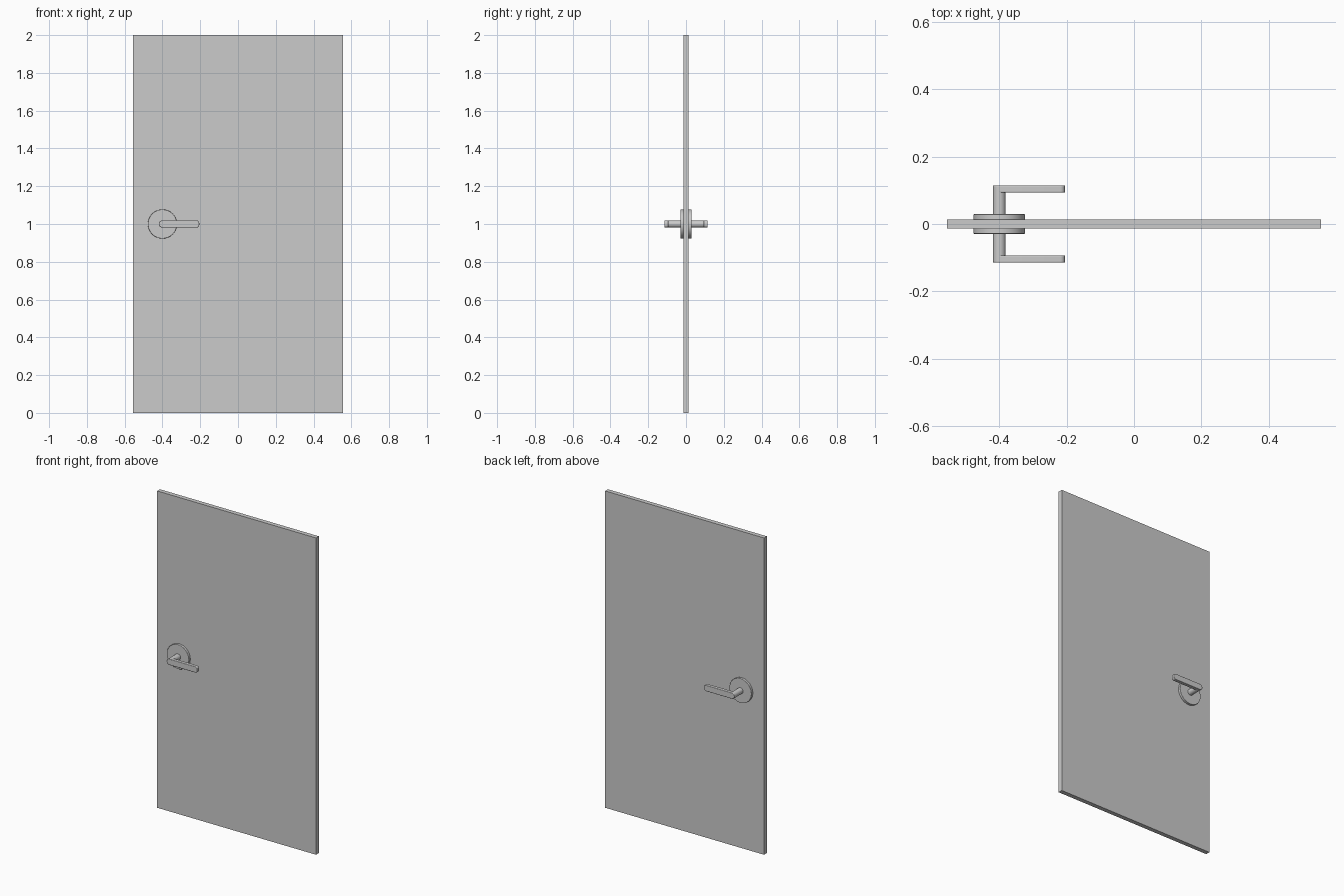
import bpy, bmesh, math
from mathutils import Matrix

if "Cube" in bpy.data.objects:
    bpy.data.objects.remove(bpy.data.objects["Cube"])

HX, HZ = -0.40, 1.0      # handle axis
R = 0.019                # shaft radius


def finish(bm, name, bevel=0.0, smooth=True):
    bmesh.ops.recalc_face_normals(bm, faces=bm.faces)
    me = bpy.data.meshes.new(name)
    bm.to_mesh(me)
    bm.free()
    ob = bpy.data.objects.new(name, me)
    bpy.context.collection.objects.link(ob)
    if bevel:
        m = ob.modifiers.new("bevel", 'BEVEL')
        m.width, m.segments = bevel, 3
        m.limit_method, m.angle_limit = 'ANGLE', math.radians(50)
    if smooth:
        bpy.context.view_layer.objects.active = ob
        ob.select_set(True)
        bpy.ops.object.shade_smooth_by_angle(angle=math.radians(35))
        ob.select_set(False)
    return ob


def extrude_y(points, y0, y1, name, bevel=0.0):
    """Extrude an x-z outline from y0 to y1."""
    bm = bmesh.new()
    f = bm.faces.new([bm.verts.new((x, y0, z)) for x, z in points])
    new = bmesh.ops.extrude_face_region(bm, geom=[f])["geom"]
    bmesh.ops.translate(bm, vec=(0, y1 - y0, 0),
                        verts=[v for v in new if isinstance(v, bmesh.types.BMVert)])
    return finish(bm, name, bevel)


def arc(cx, cz, r, a0, a1, n):
    return [(cx + r * math.cos(math.radians(a0 + (a1 - a0) * i / n)),
             cz + r * math.sin(math.radians(a0 + (a1 - a0) * i / n)))
            for i in range(n + 1)]


# Door panel
bm = bmesh.new()
bmesh.ops.create_cube(bm, size=1, matrix=Matrix.Translation((0, 0, 1)) @
                      Matrix.Diagonal((1.11, 0.028, 2.0, 1)))
finish(bm, "door_panel", smooth=False)

rose = arc(HX, HZ, 0.077, 0, 360, 64)[:-1]
shaft = arc(HX, HZ, R, 0, 360, 32)[:-1]
# Lever outline: full round over the shaft, rounded corners at the tip
tip, c = -0.205, 0.014
lever = (arc(HX, HZ, R, 90, 270, 16)
         + arc(tip - c, HZ - R + c, c, -90, 0, 6)
         + arc(tip - c, HZ + R - c, c, 0, 90, 6))

# Handle set on each side
for side, s in (("front", -1), ("back", 1)):
    extrude_y(rose, s * 0.013, s * 0.029, side + "_rosette", 0.002)
    extrude_y(shaft, s * 0.027, s * 0.100, side + "_handle_shaft")
    extrude_y(lever, s * 0.093, s * 0.115, side + "_lever", 0.003)
